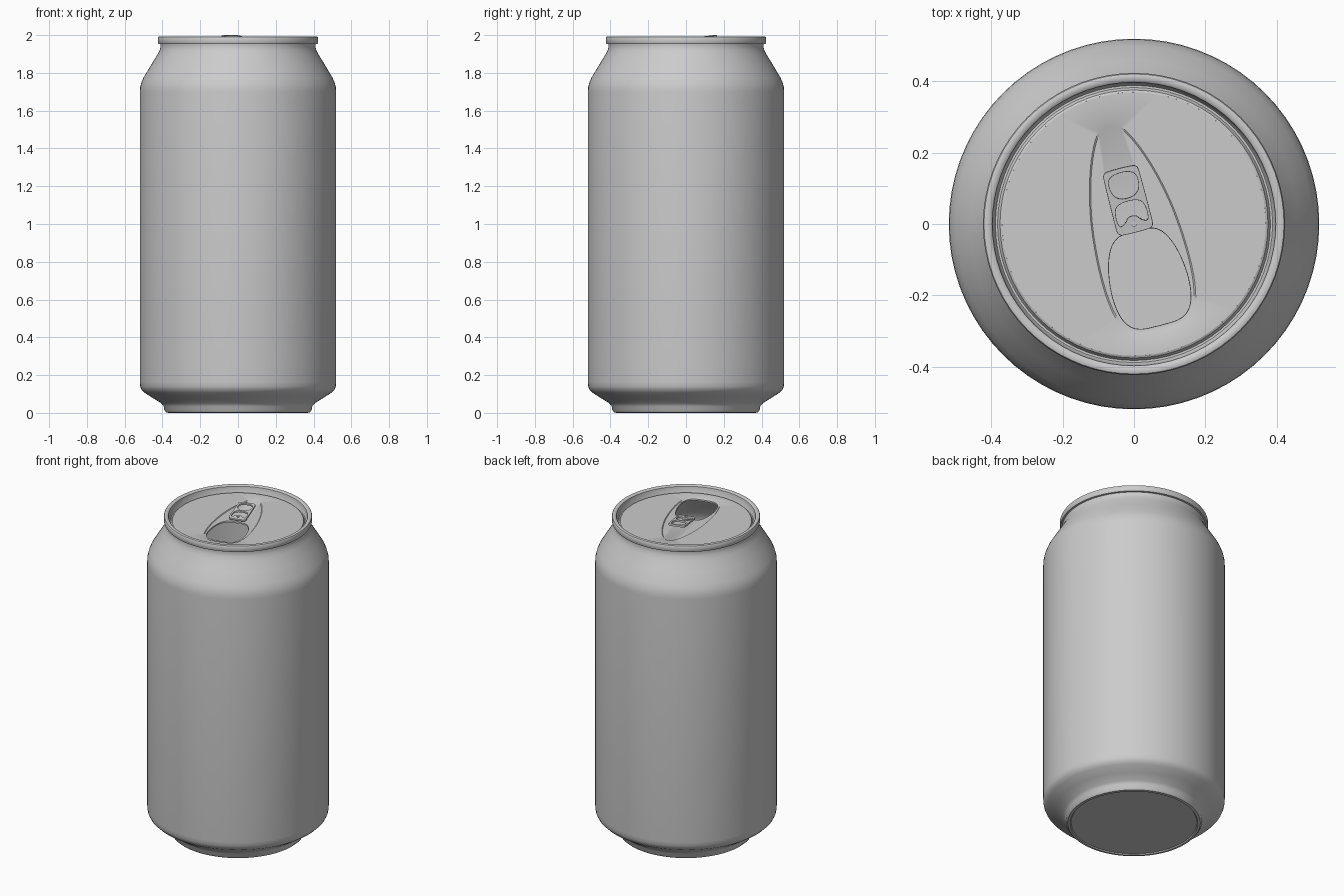
import bpy, bmesh, math
from mathutils import Vector

if "Cube" in bpy.data.objects:
    bpy.data.objects.remove(bpy.data.objects["Cube"])

N = 72
TURN = math.radians(14.5)      # direction of tab and mouth on the lid


def skin(name, loops, cap=False, angle=35):
    """Bridge a series of equal-length point loops into a smooth surface."""
    bm = bmesh.new()
    rings = [[bm.verts.new(p) for p in loop] for loop in loops]
    for a, b in zip(rings, rings[1:]):
        for j in range(N):
            k = (j + 1) % N
            bm.faces.new((a[j], a[k], b[k], b[j]))
    if cap:
        bm.faces.new(rings[0][::-1])
    mesh = bpy.data.meshes.new(name)
    bm.to_mesh(mesh)
    bm.free()
    ob = bpy.data.objects.new(name, mesh)
    bpy.context.collection.objects.link(ob)
    smooth(ob, angle)
    return ob


def smooth(ob, angle=35):
    bpy.ops.object.select_all(action='DESELECT')
    ob.select_set(True)
    bpy.context.view_layer.objects.active = ob
    bpy.ops.object.shade_smooth_by_angle(angle=math.radians(angle))


def egg(rx, ry, cy, z, taper=0.0, top_pow=1.0, low_pow=1.0):
    """Closed loop: an ellipse with taper and squareness control."""
    pts = []
    for j in range(N):
        t = 2 * math.pi * j / N
        s, c = math.sin(t), math.cos(t)
        w = abs(s) ** (top_pow if c > 0 else low_pow)
        pts.append((-math.copysign(w, s) * rx * (1 - taper * c), cy + ry * c, z))
    return pts


def ring(r, z):
    return egg(r, r, 0, z)


def rounded(pts, times=3):
    """Corner-cutting of a closed polygon."""
    pts = [Vector(p) for p in pts]
    for _ in range(times):
        pts = [q for a, b in zip(pts, pts[1:] + pts[:1])
               for q in (a.lerp(b, 0.25), a.lerp(b, 0.75))]
    return pts


# can body with foot, shoulder, neck and rolled rim
profile = [(0.36, 0.006), (0.365, 0.0), (0.38, 0.002), (0.39, 0.015), (0.393, 0.035),
           (0.405, 0.05), (0.45, 0.078), (0.495, 0.107), (0.511, 0.123), (0.518, 0.14),
           (0.52, 0.165), (0.52, 1.70), (0.518, 1.725), (0.511, 1.75), (0.50, 1.776),
           (0.46, 1.842), (0.425, 1.90), (0.414, 1.922), (0.41, 1.94), (0.411, 1.952),
           (0.421, 1.954), (0.424, 1.96), (0.424, 1.986), (0.421, 1.991), (0.415, 1.993),
           (0.404, 1.992), (0.398, 1.987), (0.393, 1.95), (0.389, 1.944), (0.383, 1.944),
           (0.379, 1.95), (0.376, 1.957), (0.37, 1.96)]
skin("can_body", [ring(r, z) for r, z in profile], cap=True)

# lid with a shallow teardrop recess and an open mouth
lid = skin("lid", [
    ring(0.37, 1.96),
    egg(0.122, 0.303, -0.01, 1.96, 0.25, 1, 0.5),
    egg(0.118, 0.295, -0.01, 1.956, 0.25, 1, 0.5),
    egg(0.109, 0.137, -0.157, 1.956, 0.1, 0.5, 0.5),
    egg(0.108, 0.136, -0.157, 1.948, 0.1, 0.5, 0.5)])
lid.rotation_euler.z = TURN

# pull tab: outline with finger hole and hinge slot
outline = [(-0.052, -0.022), (-0.02, -0.024), (0.02, -0.024), (0.052, -0.022),
           (0.053, 0.01), (0.052, 0.135), (0.05, 0.16), (0.025, 0.163),
           (-0.025, 0.163), (-0.05, 0.16), (-0.052, 0.135), (-0.053, 0.01)]
finger_hole = [(-0.04, 0.15), (0.04, 0.15), (0.042, 0.1), (0.022, 0.076),
               (-0.022, 0.076), (-0.042, 0.1)]
slot = [(-0.044, -0.002), (-0.044, 0.05), (-0.025, 0.067), (0.025, 0.067),
        (0.044, 0.05), (0.044, -0.002), (0.022, 0.008), (0.012, 0.024),
        (-0.012, 0.024), (-0.022, 0.008)]
curve = bpy.data.curves.new("pull_tab", 'CURVE')
curve.dimensions = '2D'
curve.fill_mode = 'BOTH'
for poly in (outline, finger_hole, slot):
    pts = rounded(poly)
    spline = curve.splines.new('POLY')
    spline.points.add(len(pts) - 1)
    for p, q in zip(spline.points, pts):
        p.co = (q.x, q.y, 0, 1)
    spline.use_cyclic_u = True
curve.extrude = 0.004
curve.bevel_depth = 0.002
curve.bevel_resolution = 1
curve.offset = -0.002
tab = bpy.data.objects.new("pull_tab", curve)
bpy.context.collection.objects.link(tab)
tab.location.z = 1.974
tab.rotation_euler = (math.radians(7), 0, TURN)
bpy.ops.object.select_all(action='DESELECT')
tab.select_set(True)
bpy.context.view_layer.objects.active = tab
bpy.ops.object.convert(target='MESH')
smooth(bpy.context.object, 40)

# rivet holding the tab
bpy.ops.mesh.primitive_cylinder_add(vertices=24, radius=0.008, depth=0.03,
                                    location=(0, 0, 1.969))
rivet = bpy.context.object
rivet.name = "rivet"
smooth(rivet)
